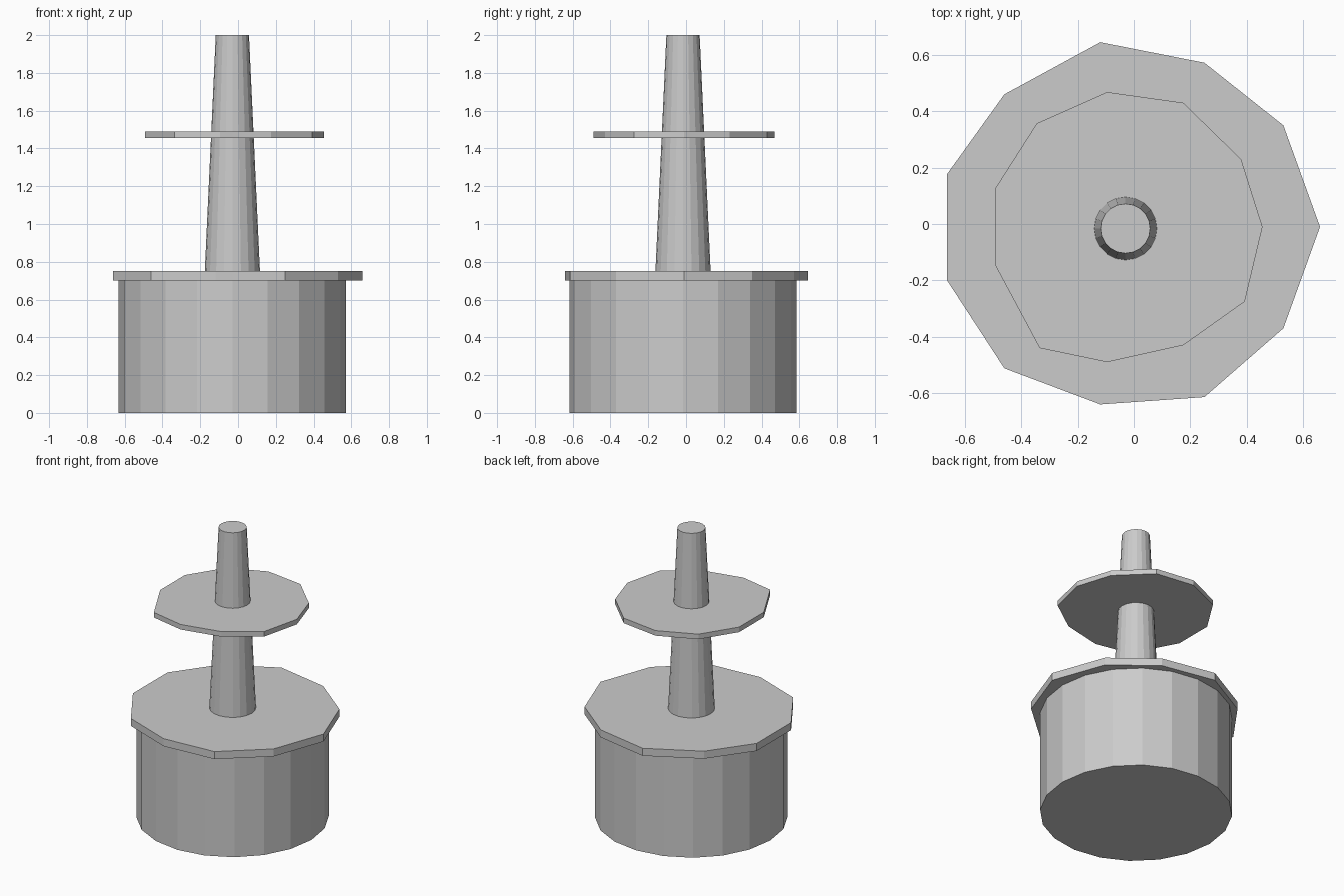
import bpy, bmesh
from math import sin, cos, pi

if "Cube" in bpy.data.objects:
    bpy.data.objects.remove(bpy.data.objects["Cube"])

CX, CY = -0.03, -0.016


def prism(name, bottom, top, z0, z1):
    """Solid between two matching outlines, flat faces."""
    bm = bmesh.new()
    lo = [bm.verts.new((x, y, z0)) for x, y in bottom]
    hi = [bm.verts.new((x, y, z1)) for x, y in top]
    n = len(lo)
    for i in range(n):
        j = (i + 1) % n
        bm.faces.new((lo[i], lo[j], hi[j], hi[i]))
    bm.faces.new(lo[::-1])
    bm.faces.new(hi)
    mesh = bpy.data.meshes.new(name)
    bm.to_mesh(mesh)
    bm.free()
    obj = bpy.data.objects.new(name, mesh)
    bpy.context.collection.objects.link(obj)
    return obj


def ring(r, n=20):
    return [(CX + r * cos(2 * pi * i / n), CY + r * sin(2 * pi * i / n)) for i in range(n)]


# Round drum base
prism("base_drum", ring(0.602), ring(0.602), 0.0, 0.70)

# Uneven eleven-sided lower plate
lower = [(0.66, -0.01), (0.53, 0.35), (0.25, 0.572), (-0.12, 0.645), (-0.46, 0.46),
         (-0.663, 0.177), (-0.663, -0.20), (-0.46, -0.512), (-0.12, -0.64),
         (0.25, -0.614), (0.53, -0.37)]
prism("lower_plate", lower, lower, 0.70, 0.752)

# Uneven eleven-sided upper plate
upper = [(0.456, -0.01), (0.38, 0.23), (0.175, 0.43), (-0.095, 0.468), (-0.345, 0.357),
         (-0.493, 0.125), (-0.493, -0.145), (-0.335, -0.44), (-0.095, -0.49),
         (0.175, -0.43), (0.393, -0.275)]
prism("upper_plate", upper, upper, 1.455, 1.49)

# Tapered centre pole
prism("centre_pole", ring(0.146), ring(0.088), 0.75, 2.0)
